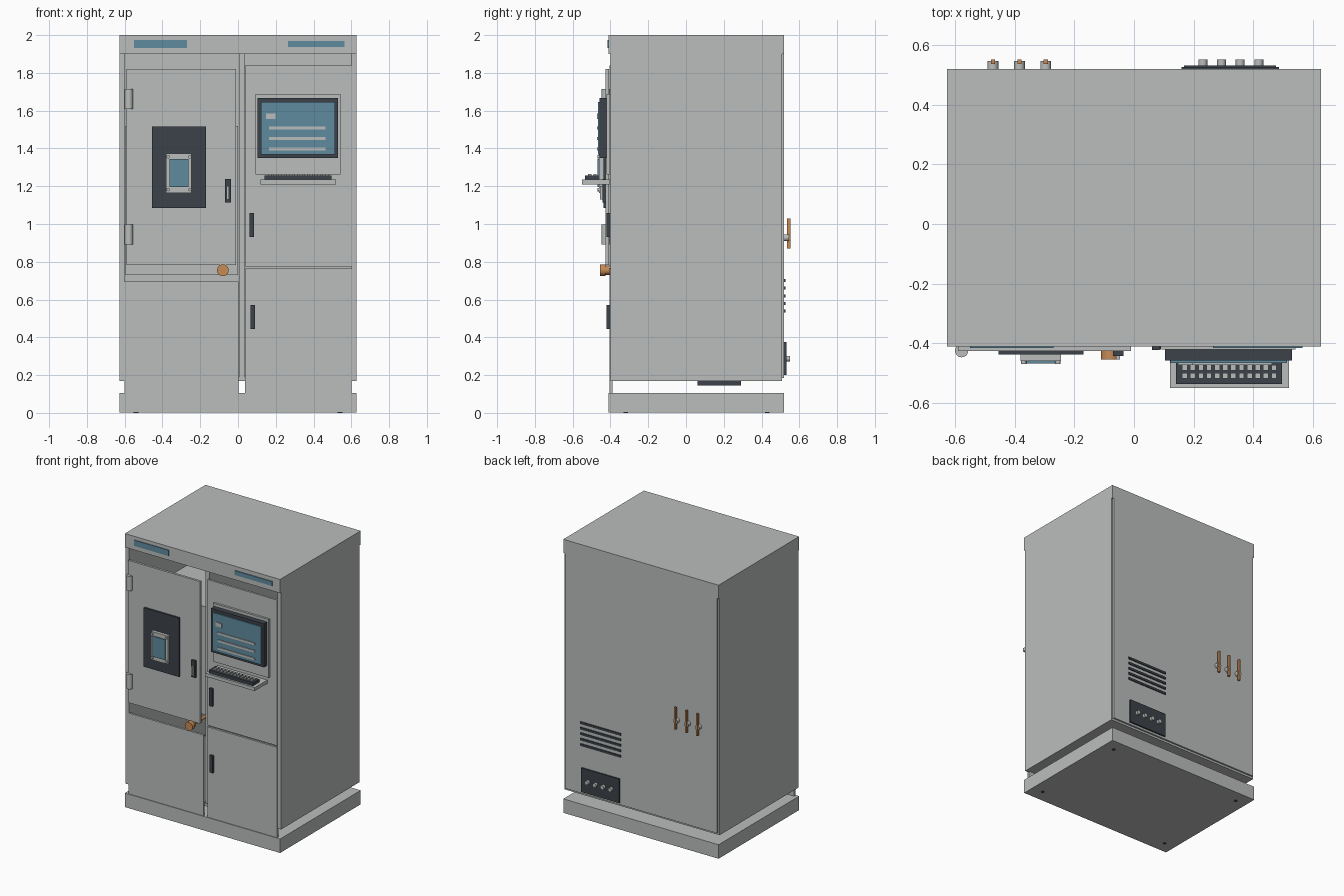
import bpy, bmesh, math
from mathutils import Matrix, Vector

cube = bpy.data.objects.get("Cube")
if cube:
    bpy.data.objects.remove(cube, do_unlink=True)


def material(name, rgb):
    m = bpy.data.materials.new(name)
    m.use_nodes = True
    m.diffuse_color = (*rgb, 1)
    m.node_tree.nodes["Principled BSDF"].inputs["Base Color"].default_value = (*rgb, 1)
    return m


GREY = material("cabinet grey", (0.49, 0.515, 0.503))
DARK = material("charcoal", (0.045, 0.054, 0.068))
BLUE = material("display blue", (0.117, 0.26, 0.345))
COPPER = material("copper orange", (0.57, 0.255, 0.09))


def finish(name, bm, mat):
    mesh = bpy.data.meshes.new(name)
    bm.to_mesh(mesh)
    bm.free()
    mesh.materials.append(mat)
    ob = bpy.data.objects.new(name, mesh)
    bpy.context.collection.objects.link(ob)
    return ob


def add_box(bm, x, y, z):
    size = Matrix.Diagonal((x[1] - x[0], y[1] - y[0], z[1] - z[0], 1))
    centre = Vector((sum(x) / 2, sum(y) / 2, sum(z) / 2))
    bmesh.ops.create_cube(bm, size=1, matrix=Matrix.Translation(centre) @ size)


def box(name, mat, x, y, z):
    bm = bmesh.new()
    add_box(bm, x, y, z)
    return finish(name, bm, mat)


def cylinder(name, mat, centre, radius, depth, axis="Y", sides=20):
    bm = bmesh.new()
    turn = Matrix.Rotation(math.pi / 2, 4, "X") if axis == "Y" else Matrix()
    bmesh.ops.create_cone(bm, cap_ends=True, segments=sides, radius1=radius, radius2=radius,
                          depth=depth, matrix=Matrix.Translation(centre) @ turn)
    for f in bm.faces:
        f.smooth = len(f.verts) == 4
    for e in bm.edges:
        e.smooth = all(f.smooth for f in e.link_faces)
    return finish(name, bm, mat)


# Plinth and cabinet shell, with an open front and a gap above the plinth
W = 0.627
box("plinth", GREY, (-W, W), (-0.41, 0.52), (0.003, 0.105))
for sx in (-1, 1):
    for y in (-0.32, 0.43):
        cylinder("plinth_fixing", DARK, (sx * 0.54, y, 0.002), 0.012, 0.004, "Z", 12)
    box("side_wall", GREY, sorted((sx * W, sx * 0.6)), (-0.40, 0.508), (0.17, 1.9))
box("top_header", GREY, (-W, W), (-0.41, 0.52), (1.9, 2.0))
box("back_panel", GREY, (-0.615, 0.615), (0.508, 0.52), (0.185, 1.9))
box("cabinet_floor", GREY, (-0.6, 0.6), (-0.385, 0.508), (0.17, 0.19))
box("centre_divider", GREY, (0.005, 0.035), (-0.38, 0.508), (0.17, 1.9))
box("inner_chamber", GREY, (-0.595, 0.0), (-0.2, 0.5), (0.73, 1.52))
box("underside_fan", DARK, (-0.3, -0.07), (0.06, 0.29), (0.145, 0.17))

# Front panels and doors
box("lower_left_panel", GREY, (-0.6, 0.003), (-0.405, -0.39), (0.105, 0.695))
box("lower_right_door", GREY, (0.037, 0.6), (-0.405, -0.39), (0.105, 0.765))
box("upper_right_door", GREY, (0.037, 0.6), (-0.405, -0.39), (0.776, 1.84))
box("upper_left_door", GREY, (-0.59, -0.01), (-0.425, -0.408), (0.782, 1.82))
for z in (0.945, 1.662):
    cylinder("door_hinge", GREY, (-0.578, -0.425, z), 0.022, 0.107, "Z")
box("upper_right_handle", DARK, (0.06, 0.085), (-0.422, -0.405), (0.93, 1.058))
box("lower_right_handle", DARK, (0.065, 0.09), (-0.42, -0.405), (0.445, 0.57))
box("left_door_handle", DARK, (-0.07, -0.036), (-0.442, -0.425), (1.115, 1.237))
box("left_door_latch", GREY, (-0.06, -0.047), (-0.455, -0.442), (1.13, 1.2))

# Header labels
box("header_label_left", BLUE, (-0.55, -0.27), (-0.416, -0.41), (1.933, 1.975))
box("header_label_right", BLUE, (0.265, 0.565), (-0.416, -0.41), (1.938, 1.97))

# Viewing port on the left door
box("port_surround", DARK, (-0.455, -0.17), (-0.438, -0.425), (1.085, 1.515))
box("port_frame", GREY, (-0.38, -0.245), (-0.46, -0.438), (1.165, 1.372))
box("port_glass", BLUE, (-0.363, -0.262), (-0.468, -0.46), (1.195, 1.343))
for x in (-0.37, -0.255):
    for z in (1.182, 1.356):
        cylinder("port_screw", GREY, (x, -0.464, z), 0.009, 0.01, sides=12)

# Control knob below the left door
cylinder("knob_stem", COPPER, (-0.08, -0.31, 0.755), 0.012, 0.23)
cylinder("knob_collar", COPPER, (-0.08, -0.416, 0.755), 0.024, 0.02)
cylinder("knob", COPPER, (-0.08, -0.44, 0.755), 0.031, 0.03)

# Monitor and its screen details
box("monitor_mount", GREY, (0.092, 0.542), (-0.42, -0.405), (1.262, 1.688))
box("monitor", DARK, (0.104, 0.53), (-0.458, -0.42), (1.35, 1.668))
box("screen", BLUE, (0.122, 0.513), (-0.466, -0.458), (1.367, 1.645))
for z in (1.397, 1.452, 1.507):
    box("screen_line", GREY, (0.165, 0.462), (-0.472, -0.466), (z - 0.008, z + 0.008))
box("screen_tile", GREY, (0.148, 0.198), (-0.472, -0.466), (1.555, 1.585))

# Keyboard shelf with two rows of keys
box("keyboard_shelf", GREY, (0.12, 0.52), (-0.55, -0.405), (1.21, 1.235))
box("keyboard", DARK, (0.14, 0.496), (-0.536, -0.462), (1.235, 1.257))
keys = bmesh.new()
for col in range(12):
    for y in (-0.482, -0.509):
        x = 0.17 + col * 0.0272
        add_box(keys, (x - 0.009, x + 0.009), (y - 0.009, y + 0.009), (1.257, 1.264))
finish("keyboard_keys", keys, GREY)

# Rear levers, vent slats and connector panel
for x in (-0.473, -0.384, -0.296):
    cylinder("lever_hub", GREY, (x, 0.533, 0.927), 0.018, 0.026)
    box("valve_lever", COPPER, (x - 0.007, x + 0.007), (0.536, 0.552), (0.87, 1.03))
for i in range(5):
    z = 0.54 + i * 0.04
    box("vent_slat", DARK, (0.16, 0.486), (0.52, 0.527), (z - 0.008, z + 0.008))
box("connector_panel", DARK, (0.168, 0.476), (0.52, 0.531), (0.2, 0.375))
for i in range(4):
    cylinder("connector", GREY, (0.231 + i * 0.0625, 0.541, 0.287), 0.015, 0.02)
